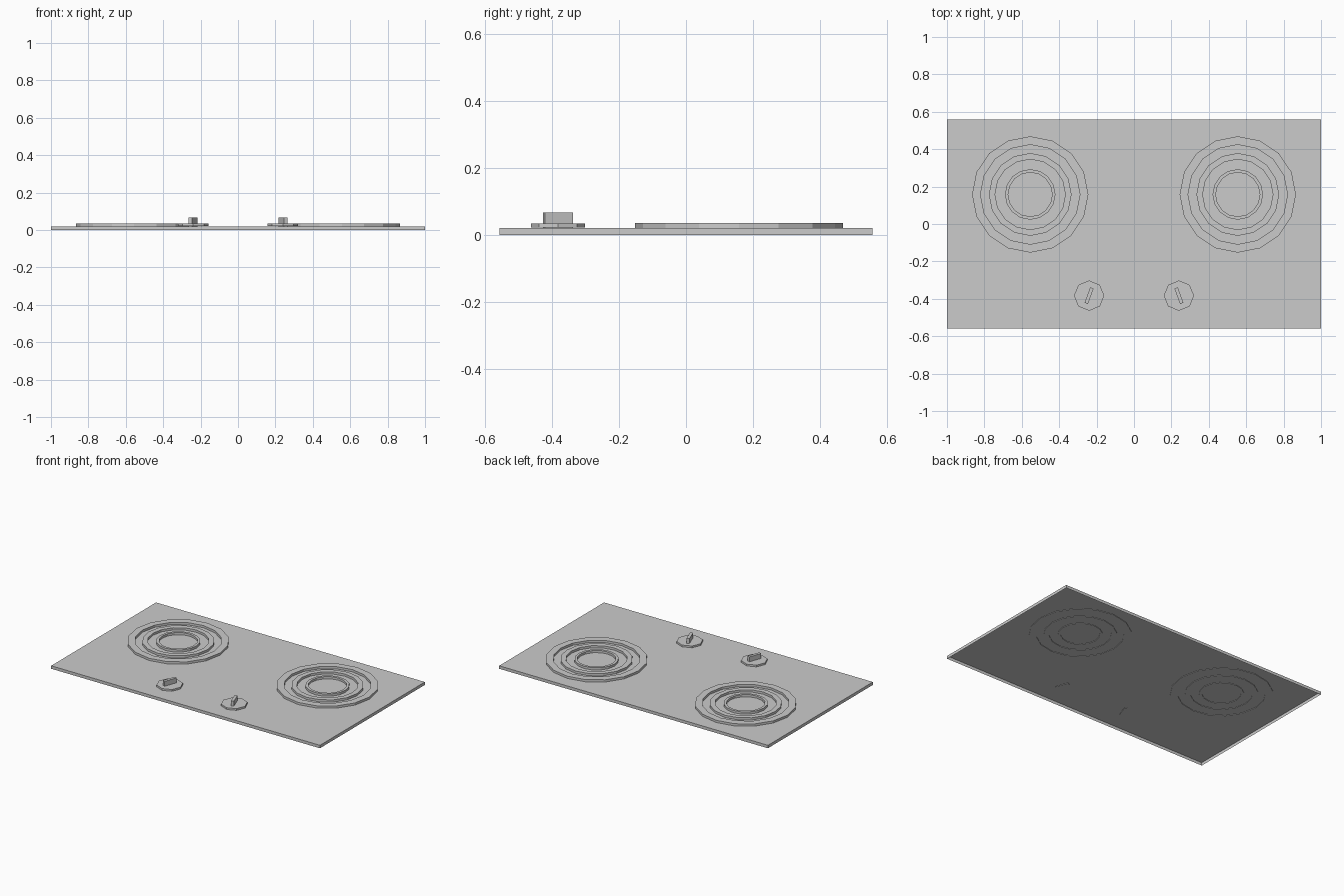
import bpy, bmesh, math
from mathutils import Matrix

cube = bpy.data.objects.get("Cube")
if cube:
    bpy.data.objects.remove(cube, do_unlink=True)

# One plain grey for every part
grey = bpy.data.materials.new("light_grey")
grey.use_nodes = True
colour = (0.6, 0.6, 0.6, 1)
grey.diffuse_color = colour
grey.node_tree.nodes["Principled BSDF"].inputs["Base Color"].default_value = colour


def finish(name, bm, location=(0, 0, 0), turn=0):
    bmesh.ops.recalc_face_normals(bm, faces=bm.faces)
    mesh = bpy.data.meshes.new(name)
    bm.to_mesh(mesh)
    bm.free()
    mesh.materials.append(grey)
    obj = bpy.data.objects.new(name, mesh)
    obj.location = location
    obj.rotation_euler.z = turn
    bpy.context.collection.objects.link(obj)
    return obj


def box(name, size, bottom, x=0, y=0, turn=0, open_below=False):
    bm = bmesh.new()
    bmesh.ops.create_cube(bm, size=1, matrix=Matrix.Diagonal((*size, 1)))
    if open_below:
        bm.normal_update()
        under = [f for f in bm.faces if f.normal.z < -0.5]
        bmesh.ops.delete(bm, geom=under, context='FACES_ONLY')
    return finish(name, bm, (x, y, bottom + size[2] / 2), turn)


def ring(name, outer, inner, bottom, top, x, y, sides=16):
    # Rectangular section swept around the burner centre
    bm = bmesh.new()
    section = [(outer, bottom), (outer, top), (inner, top), (inner, bottom)]
    loops = []
    for i in range(sides):
        a = math.tau * i / sides
        loops.append([bm.verts.new((r * math.cos(a), r * math.sin(a), z))
                      for r, z in section])
    for i in range(sides):
        here, there = loops[i], loops[(i + 1) % sides]
        for j in range(4):
            k = (j + 1) % 4
            bm.faces.new((here[j], there[j], there[k], here[k]))
    return finish(name, bm, (x, y, 0))


def disc(name, radius, bottom, top, x, y, sides=8):
    bm = bmesh.new()
    bmesh.ops.create_cone(bm, cap_ends=True, segments=sides, radius1=radius,
                          radius2=radius, depth=top - bottom)
    return finish(name, bm, (x, y, (bottom + top) / 2))


# Thin hob plate, a shallow tray open underneath
box("hob_plate", (2, 1.115, 0.02), 0, open_below=True)

# Two burners and two knobs, mirrored left and right
for side, s in (("left", 1), ("right", -1)):
    for part, outer, inner in (("outer", 0.311, 0.266),
                               ("middle", 0.221, 0.188),
                               ("inner", 0.135, 0.118)):
        ring(f"{side}_burner_{part}_ring", outer, inner, 0.017, 0.035,
             s * 0.555, 0.158)
    disc(f"{side}_knob_base", 0.081, 0.022, 0.034, s * 0.24, -0.383)
    box(f"{side}_knob_grip", (0.019, 0.088, 0.05), 0.017,
        s * 0.24, -0.383, turn=s * math.radians(20))
